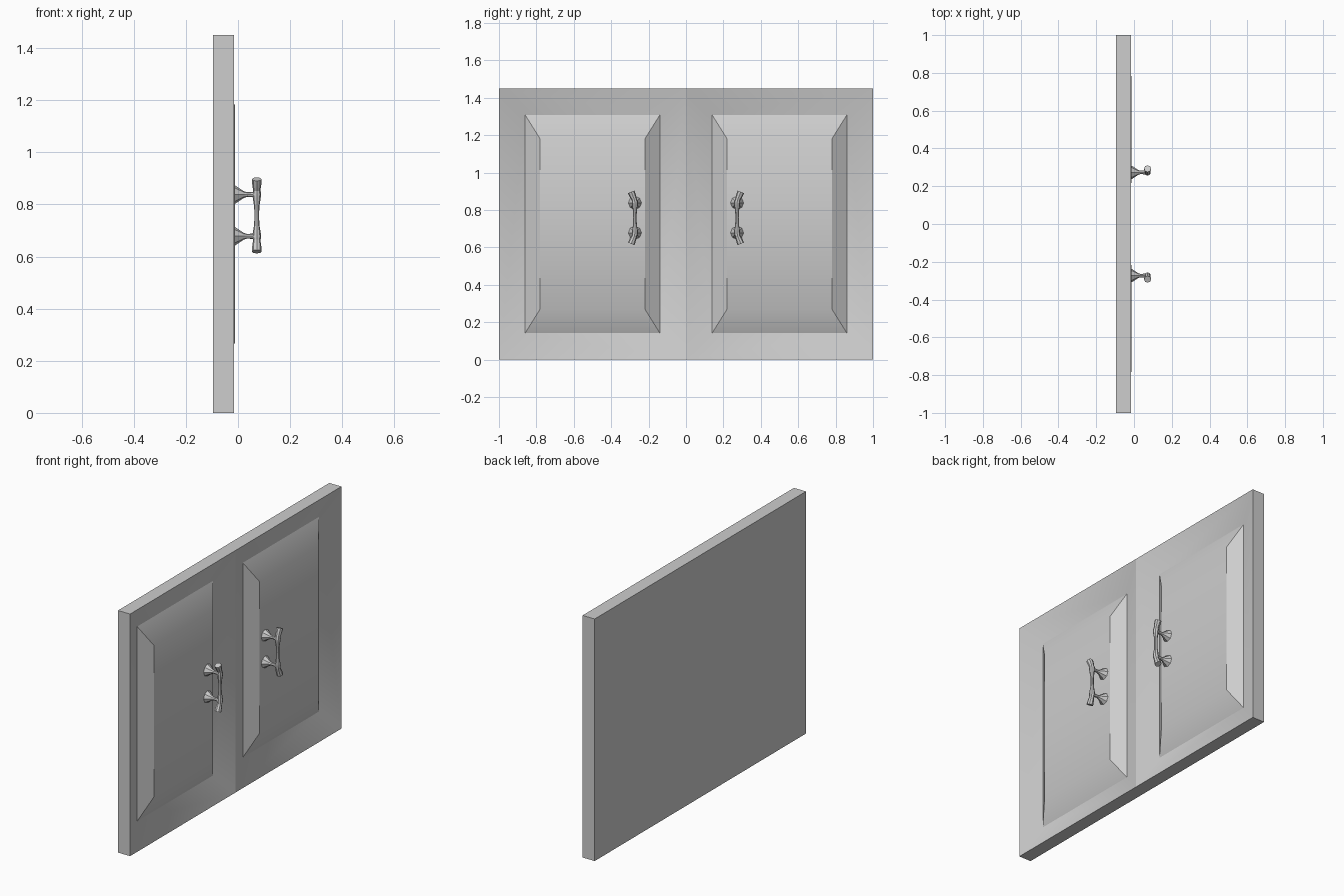
import bpy, bmesh, math
from mathutils import Vector

old = bpy.data.objects.get("Cube")
if old:
    bpy.data.objects.remove(old, do_unlink=True)

grey = bpy.data.materials.new("light_grey")
grey.use_nodes = True
colour = (0.61, 0.61, 0.61, 1)
grey.diffuse_color = colour
grey.node_tree.nodes["Principled BSDF"].inputs["Base Color"].default_value = colour

BACK, FRONT, GROOVE, PANEL, HEIGHT = -0.095, -0.015, -0.066, -0.012, 1.45


def finish(name, bm):
    bmesh.ops.recalc_face_normals(bm, faces=bm.faces)
    mesh = bpy.data.meshes.new(name)
    bm.to_mesh(mesh)
    bm.free()
    mesh.materials.append(grey)
    obj = bpy.data.objects.new(name, mesh)
    bpy.context.collection.objects.link(obj)
    bpy.ops.object.select_all(action='DESELECT')
    obj.select_set(True)
    bpy.context.view_layer.objects.active = obj
    bpy.ops.object.shade_smooth_by_angle(angle=math.radians(30))


def bridge(bm, a, b):
    n = len(a)
    for i in range(n):
        bm.faces.new((a[i], a[(i + 1) % n], b[(i + 1) % n], b[i]))


def skin(bm, rings):
    # Join successive rings and cap both ends
    for a, b in zip(rings, rings[1:]):
        bridge(bm, a, b)
    bm.faces.new(rings[0])
    bm.faces.new(rings[-1])


def door(name, side):
    # Frame slopes into a groove, then a bevel rises to the raised panel.
    # Each ring: inset from the sides, inset from top and bottom, depth
    steps = [(0, 0, BACK), (0, 0, FRONT), (0.14, 0.142, GROOVE), (0.22, 0.27, PANEL)]
    bm = bmesh.new()
    rings = []
    for dy, dz, x in steps:
        corners = [(dy, dz), (1 - dy, dz), (1 - dy, HEIGHT - dz), (dy, HEIGHT - dz)]
        rings.append([bm.verts.new((x, side * y, z)) for y, z in corners])
    skin(bm, rings)
    finish(name, bm)


def loft(bm, path, sides=8):
    # Round section swept along (point, radius) stations
    rings = []
    pts = [Vector(p) for p, r in path]
    for i, (p, r) in enumerate(path):
        along = (pts[min(i + 1, len(pts) - 1)] - pts[max(i - 1, 0)]).normalized()
        turn = Vector((0, 0, 1)).rotation_difference(along)
        ring = []
        for k in range(sides):
            t = math.tau * k / sides
            ring.append(bm.verts.new(pts[i] + turn @ Vector((r * math.cos(t), r * math.sin(t), 0))))
        rings.append(ring)
    skin(bm, rings)


def handle(name, side):
    y, bar_x, mid = side * 0.273, 0.072, 0.758
    bm = bmesh.new()
    # Flared feet and stems
    for end in (-1, 1):
        z = mid + end * 0.08
        loft(bm, [((PANEL - 0.004, y, z), 0.037), ((PANEL + 0.003, y, z), 0.034),
                  ((0.022, y, z), 0.013), ((0.035, y, z), 0.009),
                  ((bar_x, y, z), 0.011)])
    # Upright grip with swollen joints and tips bent outwards
    half = [(0, 0, 0.009), (0, 0.035, 0.01), (0, 0.065, 0.015), (0, 0.083, 0.017),
            (0.003, 0.097, 0.014), (0.01, 0.114, 0.017), (0.02, 0.139, 0.019)]
    stations = [(dy, -dz, r) for dy, dz, r in reversed(half[1:])] + half
    loft(bm, [((bar_x, y + side * dy, mid + dz), r) for dy, dz, r in stations])
    finish(name, bm)


for label, side in (("near", -1), ("far", 1)):
    door(label + "_door", side)
    handle(label + "_handle", side)
